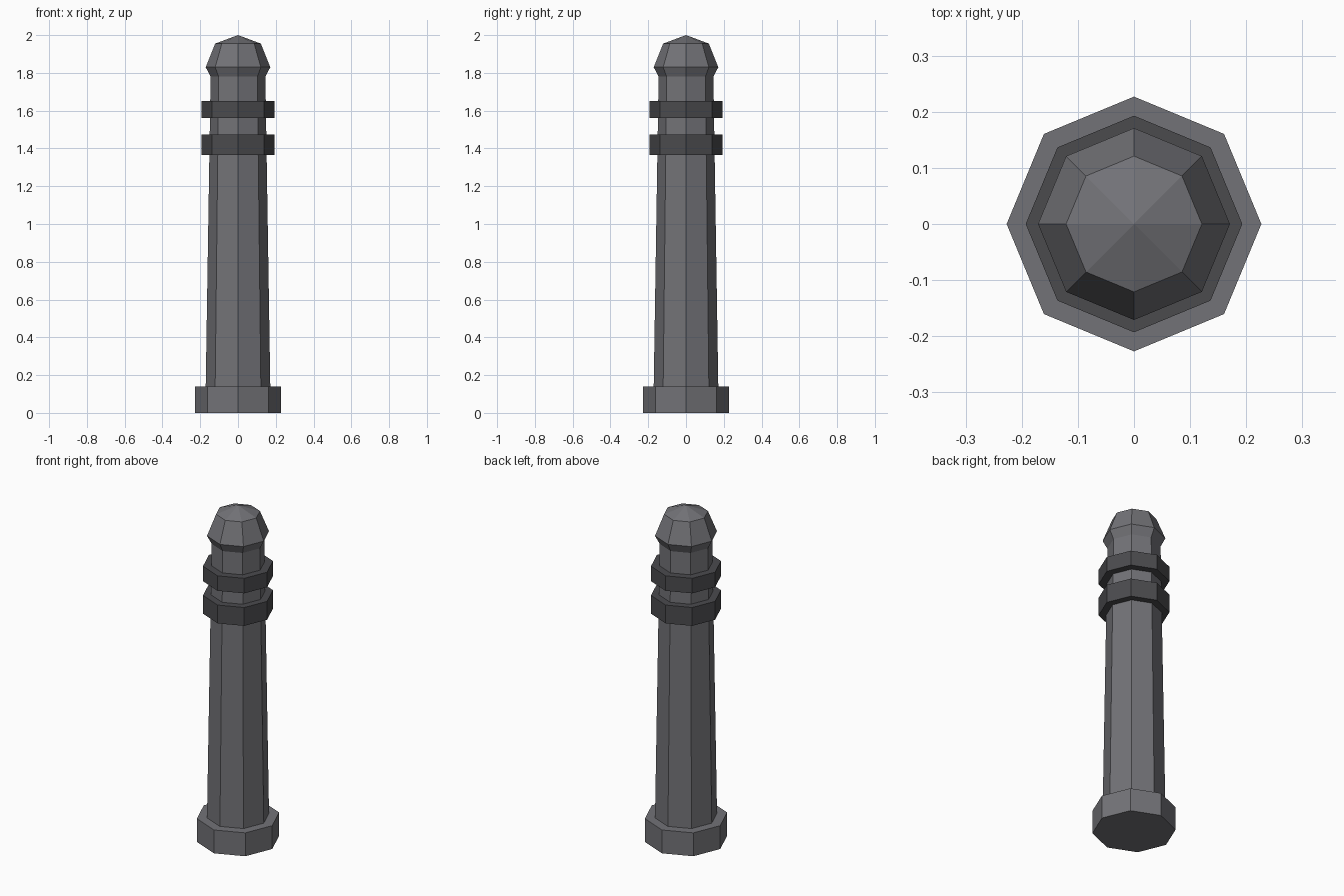
import bpy
import bmesh
from math import cos, sin, tau

SIDES = 8

cube = bpy.data.objects.get("Cube")
if cube:
    bpy.data.objects.remove(cube, do_unlink=True)


def make_material(name, color):
    mat = bpy.data.materials.new(name)
    mat.use_nodes = True
    mat.diffuse_color = color
    mat.node_tree.nodes["Principled BSDF"].inputs["Base Color"].default_value = color
    return mat


def lathe(name, profile, mat):
    """Closed flat-shaded octagonal solid from (radius, height) pairs, bottom to top."""
    bm = bmesh.new()
    rings = []
    for radius, z in profile:
        if radius == 0:
            rings.append([bm.verts.new((0, 0, z))] * SIDES)
        else:
            rings.append([bm.verts.new((radius * cos(tau * i / SIDES),
                                        radius * sin(tau * i / SIDES), z))
                          for i in range(SIDES)])
    for low, high in zip(rings, rings[1:]):
        for i in range(SIDES):
            j = (i + 1) % SIDES
            corners = [low[i], low[j], high[j], high[i]]
            bm.faces.new(list(dict.fromkeys(corners)))
    # Cap the open ends
    if profile[0][0]:
        bm.faces.new(rings[0][::-1])
    if profile[-1][0]:
        bm.faces.new(rings[-1])
    bmesh.ops.recalc_face_normals(bm, faces=bm.faces)
    mesh = bpy.data.meshes.new(name)
    bm.to_mesh(mesh)
    bm.free()
    mesh.materials.append(mat)
    obj = bpy.data.objects.new(name, mesh)
    bpy.context.collection.objects.link(obj)
    return obj


iron = make_material("grey iron", (0.17, 0.17, 0.185, 1))
dark_iron = make_material("dark iron", (0.07, 0.07, 0.076, 1))

# Foot, tapered post with flared pointed cap
lathe("base", [(0.227, 0), (0.227, 0.14)], iron)
lathe("post", [(0.171, 0.14), (0.145, 1.78), (0.171, 1.83), (0.121, 1.955), (0, 2)], iron)

# Collar bands around the upper post
lathe("lower_band", [(0.193, 1.365), (0.193, 1.475)], dark_iron)
lathe("upper_band", [(0.193, 1.56), (0.193, 1.65)], dark_iron)
